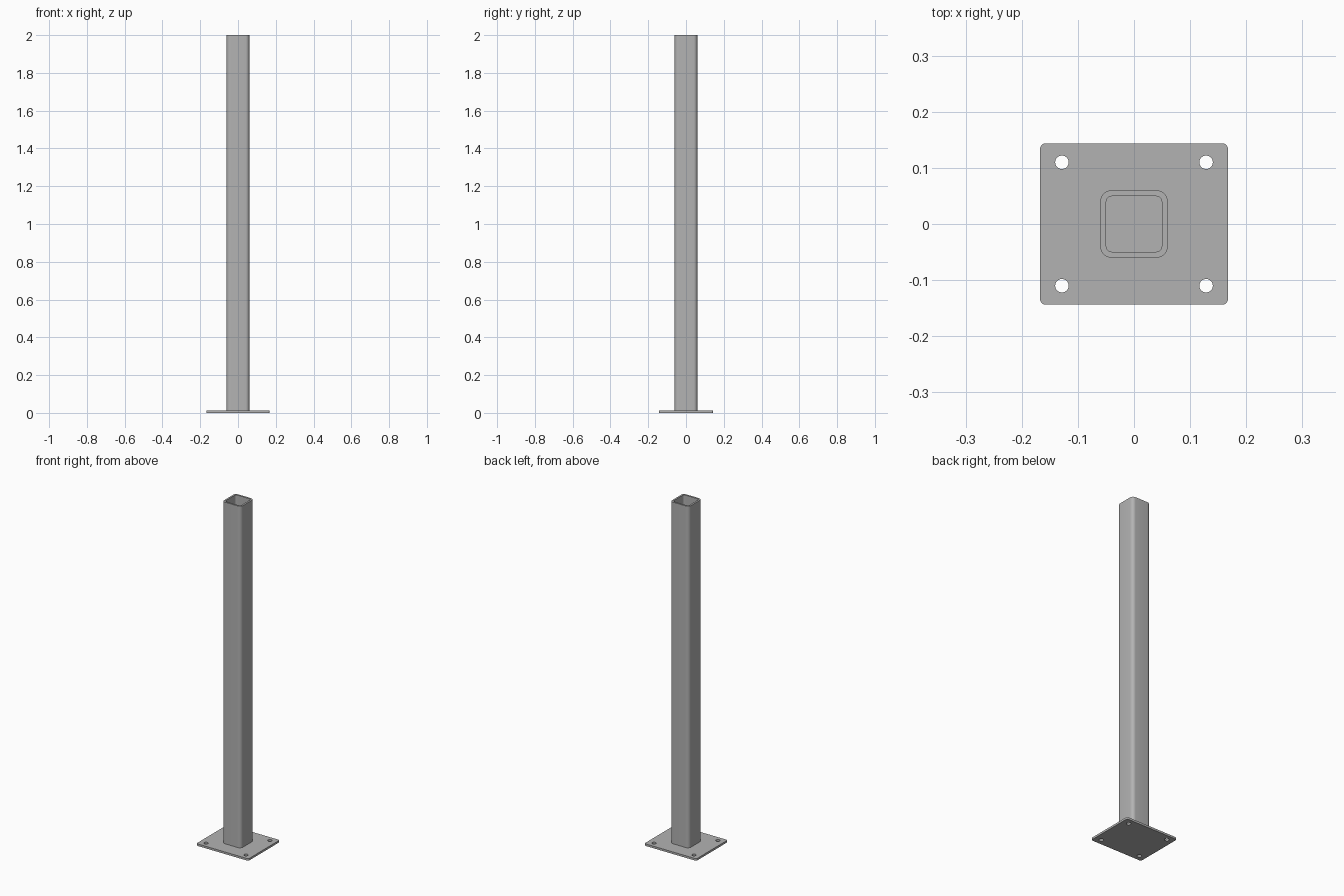
import bpy
import bmesh
from math import cos, sin, pi, radians

if "Cube" in bpy.data.objects:
    bpy.data.objects.remove(bpy.data.objects["Cube"], do_unlink=True)

steel = bpy.data.materials.new("grey steel")
steel.use_nodes = True
grey = (0.45, 0.45, 0.45, 1)
steel.diffuse_color = grey
steel.node_tree.nodes["Principled BSDF"].inputs["Base Color"].default_value = grey


def rounded_rect(hx, hy, r, steps=8):
    """Outline of a rectangle with rounded corners."""
    pts = []
    for i, (sx, sy) in enumerate([(1, 1), (-1, 1), (-1, -1), (1, -1)]):
        for k in range(steps + 1):
            a = (i + k / steps) * pi / 2
            pts.append((sx * (hx - r) + r * cos(a), sy * (hy - r) + r * sin(a)))
    return pts


def circle(cx, cy, r, n=32):
    return [(cx + r * cos(2 * pi * k / n), cy + r * sin(2 * pi * k / n)) for k in range(n)]


def extrude_profile(name, loops, z0, z1):
    """Solid from an outer outline and the outlines of its holes."""
    curve = bpy.data.curves.new(name + "_profile", "CURVE")
    curve.dimensions = "2D"
    curve.fill_mode = "BOTH"
    curve.extrude = (z1 - z0) / 2
    for pts in loops:
        spline = curve.splines.new("POLY")
        spline.points.add(len(pts) - 1)
        for p, (x, y) in zip(spline.points, pts):
            p.co = (x, y, 0, 1)
        spline.use_cyclic_u = True
    helper = bpy.data.objects.new(name + "_helper", curve)
    bpy.context.collection.objects.link(helper)
    deps = bpy.context.evaluated_depsgraph_get()
    mesh = bpy.data.meshes.new_from_object(helper.evaluated_get(deps))
    bpy.data.objects.remove(helper, do_unlink=True)

    # Weld the caps to the walls and set the solid at its height
    bm = bmesh.new()
    bm.from_mesh(mesh)
    bmesh.ops.remove_doubles(bm, verts=bm.verts, dist=1e-5)
    bmesh.ops.recalc_face_normals(bm, faces=bm.faces)
    bmesh.ops.translate(bm, verts=bm.verts, vec=(0, 0, (z0 + z1) / 2))
    bm.to_mesh(mesh)
    bm.free()
    mesh.name = name
    mesh.materials.clear()
    mesh.materials.append(steel)
    obj = bpy.data.objects.new(name, mesh)
    bpy.context.collection.objects.link(obj)
    bpy.ops.object.select_all(action="DESELECT")
    obj.select_set(True)
    bpy.context.view_layer.objects.active = obj
    bpy.ops.object.shade_smooth_by_angle(angle=radians(30))
    return obj


PLATE_TOP = 0.012

# Base plate with four bolt holes
bolt_holes = [circle(sx * 0.1285, sy * 0.11, 0.012) for sx in (-1, 1) for sy in (-1, 1)]
extrude_profile("base_plate", [rounded_rect(0.1675, 0.1437, 0.01)] + bolt_holes, 0, PLATE_TOP)

# Hollow square post, open at the top
extrude_profile("post_tube",
                [rounded_rect(0.06, 0.06, 0.02), rounded_rect(0.0495, 0.0495, 0.0095)],
                PLATE_TOP, 2)
